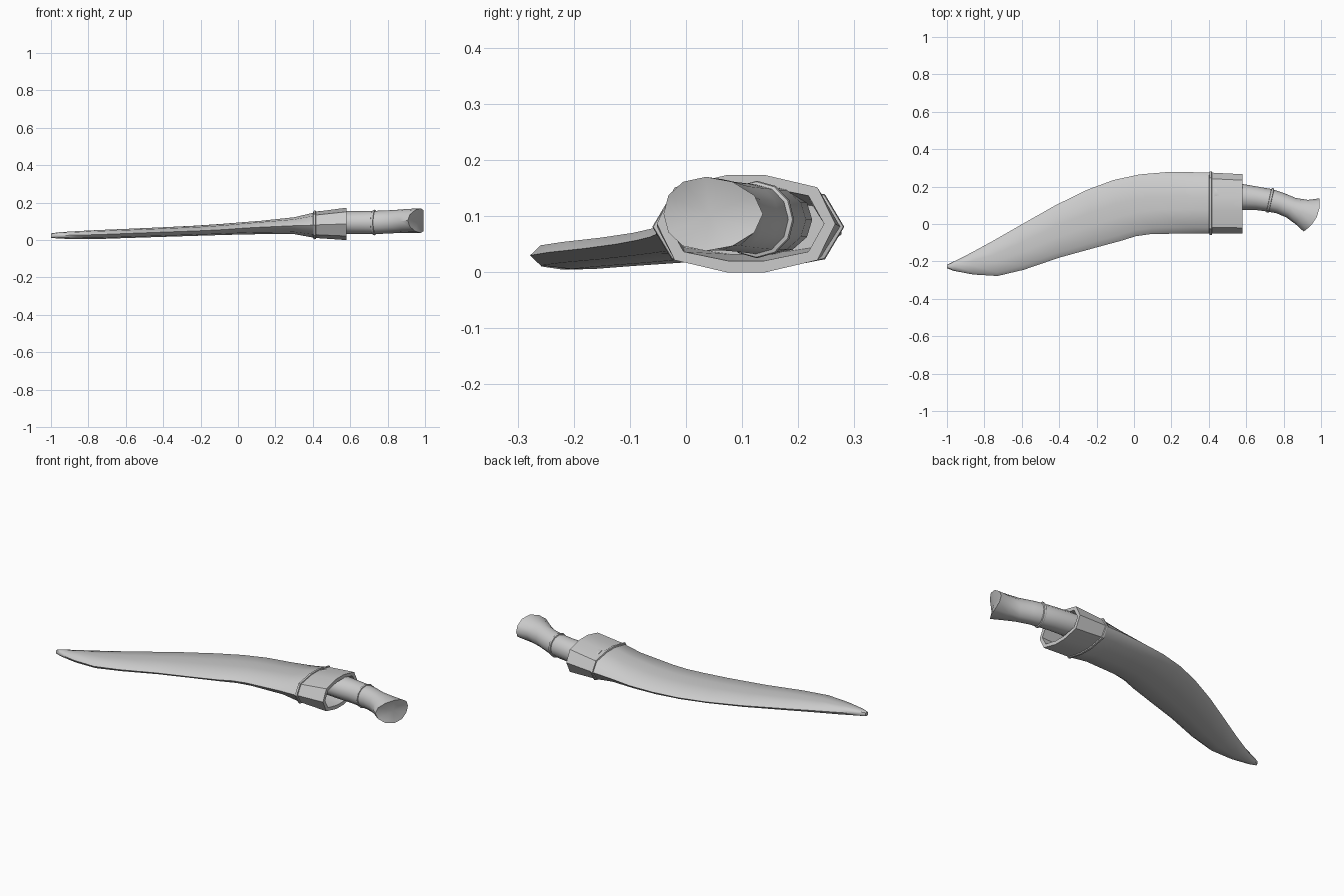
import bpy, bmesh, math
from mathutils import Vector

if "Cube" in bpy.data.objects:
    bpy.data.objects.remove(bpy.data.objects["Cube"])

# unit cross-section (along blade width, thickness): ten-sided flattened oval
SECTION = [(1, 0), (.8, .75), (.22, 1), (-.22, 1), (-.8, .75),
           (-1, 0), (-.8, -.75), (-.22, -1), (.22, -1), (.8, -.75)]
ROUND = [(math.cos(i * math.pi / 6), math.sin(i * math.pi / 6)) for i in range(12)]


def ring(xl, yl, xh, yh, z0, z1, shape=SECTION, grow=0, bow=0):
    """Section spanning two top-view outline points and a height range."""
    lo, hi = Vector((xl, yl, 0)), Vector((xh, yh, 0))
    mid, half = (lo + hi) / 2, (hi - lo) / 2
    half *= 1 + grow / half.length
    out = Vector((half.y, -half.x, 0)).normalized()
    zc, zh = (z0 + z1) / 2, (z1 - z0) / 2 + grow
    return [mid + half * u + out * bow * (1 - u * u) + Vector((0, 0, zc + zh * w))
            for u, w in shape]


def loft(name, rings, cap=True, closed=False, angle=35):
    bm = bmesh.new()
    loops = [[bm.verts.new(p) for p in r] for r in rings]
    n = len(loops[0])
    pairs = list(zip(loops, loops[1:]))
    if closed:
        pairs.append((loops[-1], loops[0]))
    for a, b in pairs:
        for i in range(n):
            j = (i + 1) % n
            bm.faces.new((a[i], a[j], b[j], b[i]))
    if cap and not closed:
        for lp in (loops[0], loops[-1]):
            c = bm.verts.new(sum((v.co for v in lp), Vector()) / n)
            for i in range(n):
                bm.faces.new((lp[i], lp[(i + 1) % n], c))
    bmesh.ops.recalc_face_normals(bm, faces=bm.faces)
    me = bpy.data.meshes.new(name)
    bm.to_mesh(me)
    bm.free()
    ob = bpy.data.objects.new(name, me)
    bpy.context.collection.objects.link(ob)
    bpy.ops.object.select_all(action='DESELECT')
    ob.select_set(True)
    bpy.context.view_layer.objects.active = ob
    bpy.ops.object.shade_smooth_by_angle(angle=math.radians(angle))
    return ob


# sheath body: x low, y low, x high, y high, z bottom, z top
sheath = [(-1, -.236, -.998, -.216, .012, .036), (-.965, -.25, -.94, -.19, .008, .042),
          (-.86, -.27, -.86, -.148, .005, .048), (-.73, -.278, -.75, -.088, .006, .054),
          (-.59, -.245, -.6, -.002, .011, .06), (-.4, -.18, -.42, .1, .017, .068),
          (-.2, -.125, -.25, .183, .023, .077), (-.07, -.09, -.11, .235, .027, .086),
          (.01, -.065, .03, .265, .03, .095), (.09, -.054, .17, .277, .032, .103),
          (.3, -.05, .3, .277, .032, .122), (.41, -.052, .41, .275, .012, .148)]
loft("sheath_body", [ring(*s) for s in sheath], angle=50)

# collar with hollow mouth
outer = [(.405, -.052, .405, .275, .012, .15), (.58, -.052, .58, .266, 0, .173)]
loft("sheath_collar", [ring(*outer[0]), ring(*outer[1]),
                       ring(*outer[1], grow=-.02), ring(*outer[0], grow=-.02)], angle=30)


def bead(name, x0, y0, x1, y1, z0, z1, width, grow, shape):
    """Raised band around a section."""
    d = Vector((y1 - y0, -(x1 - x0))).normalized()
    prof = [(-1, -.5), (-.7, .7), (0, 1), (.7, .7), (1, -.5)]
    loft(name, [ring(x0 + d.x * a * width, y0 + d.y * a * width,
                     x1 + d.x * a * width, y1 + d.y * a * width,
                     z0, z1, shape, b * grow) for a, b in prof], closed=True)


bead("collar_band", .41, -.054, .41, .276, .01, .152, .008, .006, SECTION)

# handle grip curving down to a flared pommel
grip = [(.43, .085, .43, .225, .032, .155), (.58, .076, .58, .214, .032, .155),
        (.65, .075, .66, .2, .032, .155), (.71, .067, .735, .187, .032, .156),
        (.76, .058, .8, .166, .034, .158), (.815, .035, .865, .139, .037, .161),
        (.865, -.002, .93, .129, .039, .166)]
rings = [ring(*g, shape=ROUND) for g in grip]
rings.append(ring(.907, -.04, .992, .137, .038, .17, shape=ROUND, bow=.03))
loft("handle", rings, angle=40)
bead("handle_band", .715, .066, .742, .187, .031, .157, .008, .006, ROUND)
